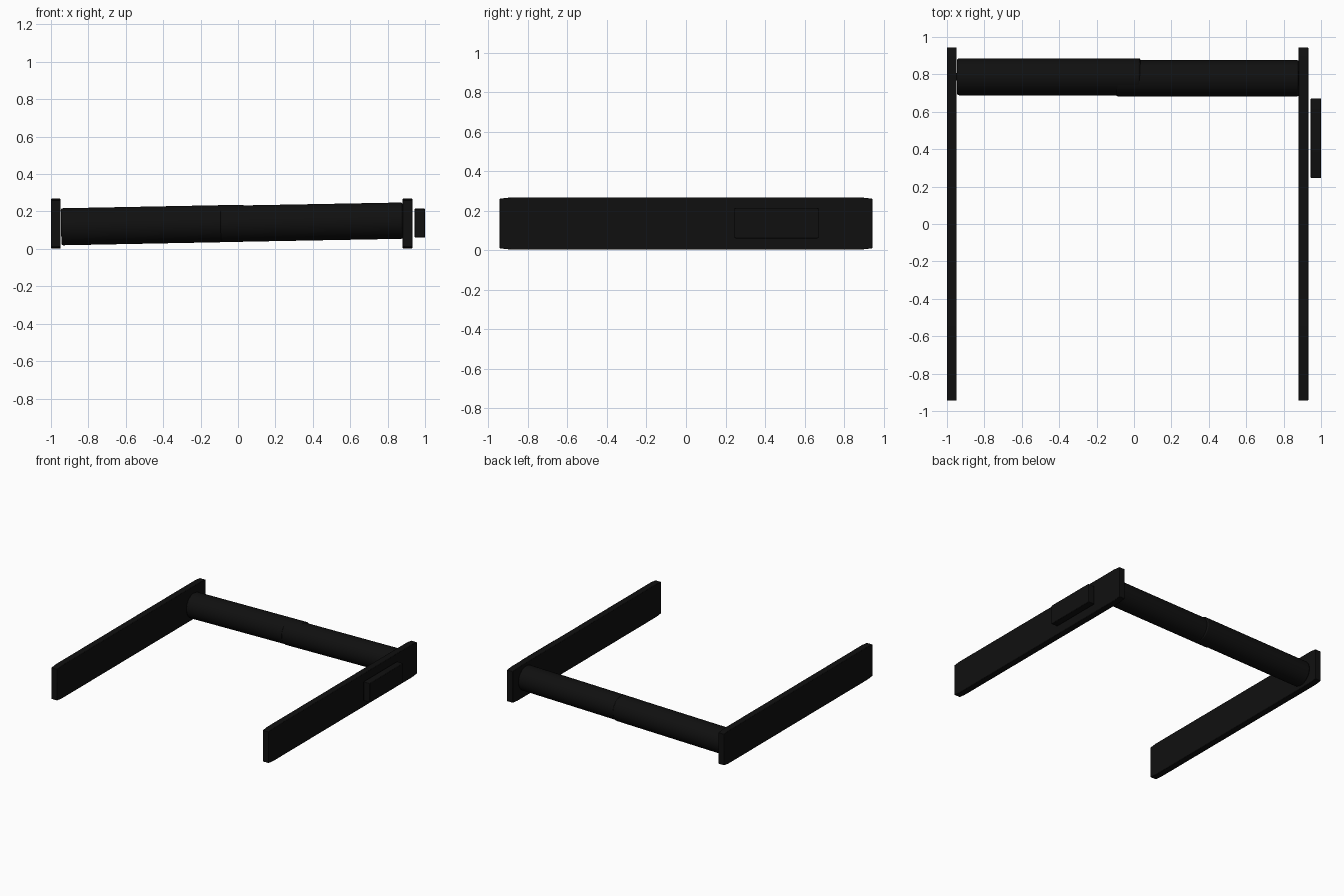
import bpy, bmesh, math
from mathutils import Vector

if "Cube" in bpy.data.objects:
    bpy.data.objects.remove(bpy.data.objects["Cube"])

black = bpy.data.materials.new("black")
black.diffuse_color = (0.005, 0.005, 0.005, 1)
black.use_nodes = True
black.node_tree.nodes["Principled BSDF"].inputs["Base Color"].default_value = black.diffuse_color


def finish(name, bm, bevel):
    bmesh.ops.recalc_face_normals(bm, faces=bm.faces[:])
    mesh = bpy.data.meshes.new(name)
    bm.to_mesh(mesh)
    bm.free()
    obj = bpy.data.objects.new(name, mesh)
    bpy.context.collection.objects.link(obj)
    mesh.materials.append(black)
    mod = obj.modifiers.new("bevel", 'BEVEL')
    mod.width, mod.segments = bevel, 2
    mod.limit_method, mod.angle_limit = 'ANGLE', math.radians(40)
    bpy.ops.object.select_all(action='DESELECT')
    obj.select_set(True)
    bpy.context.view_layer.objects.active = obj
    bpy.ops.object.shade_smooth_by_angle(angle=math.radians(30))
    return obj


def plate(name, x0, x1, y0, y1, z0, z1, taper, drop, bevel):
    """Upright plate with slightly tapered ends."""
    profile = [(y0, z0 + drop), (y0 + taper, z0), (y1 - taper, z0), (y1, z0 + drop),
               (y1, z1 - drop), (y1 - taper, z1), (y0 + taper, z1), (y0, z1 - drop)]
    bm = bmesh.new()
    face = bm.faces.new([bm.verts.new((x0, y, z)) for y, z in profile])
    ext = bmesh.ops.extrude_face_region(bm, geom=[face])
    bmesh.ops.translate(bm, vec=(x1 - x0, 0, 0),
                        verts=[v for v in ext["geom"] if isinstance(v, bmesh.types.BMVert)])
    return finish(name, bm, bevel)


def tube(name, start, end, radius):
    """Closed round bar between two points."""
    a, b = Vector(start), Vector(end)
    bm = bmesh.new()
    bmesh.ops.create_cone(bm, cap_ends=True, segments=48, radius1=radius,
                          radius2=radius, depth=(b - a).length)
    obj = finish(name, bm, 0.01)
    obj.location = (a + b) / 2
    obj.rotation_euler = (b - a).to_track_quat('Z', 'Y').to_euler()
    return obj


# Long side arms
plate("left_arm", -1.0, -0.948, -0.944, 0.944, 0.003, 0.268, 0.06, 0.007, 0.003)
plate("right_arm", 0.88, 0.932, -0.944, 0.944, 0.003, 0.268, 0.06, 0.007, 0.003)

# Small pad outside the right arm
plate("side_pad", 0.945, 1.0, 0.245, 0.672, 0.06, 0.215, 0.01, 0.002, 0.003)

# Two overlapping halves of the cross bar, rising to the right
tube("left_cross_bar", (-0.946, 0.787, 0.118), (0.035, 0.787, 0.137), 0.099)
tube("right_cross_bar", (-0.095, 0.779, 0.133), (0.882, 0.779, 0.151), 0.097)
